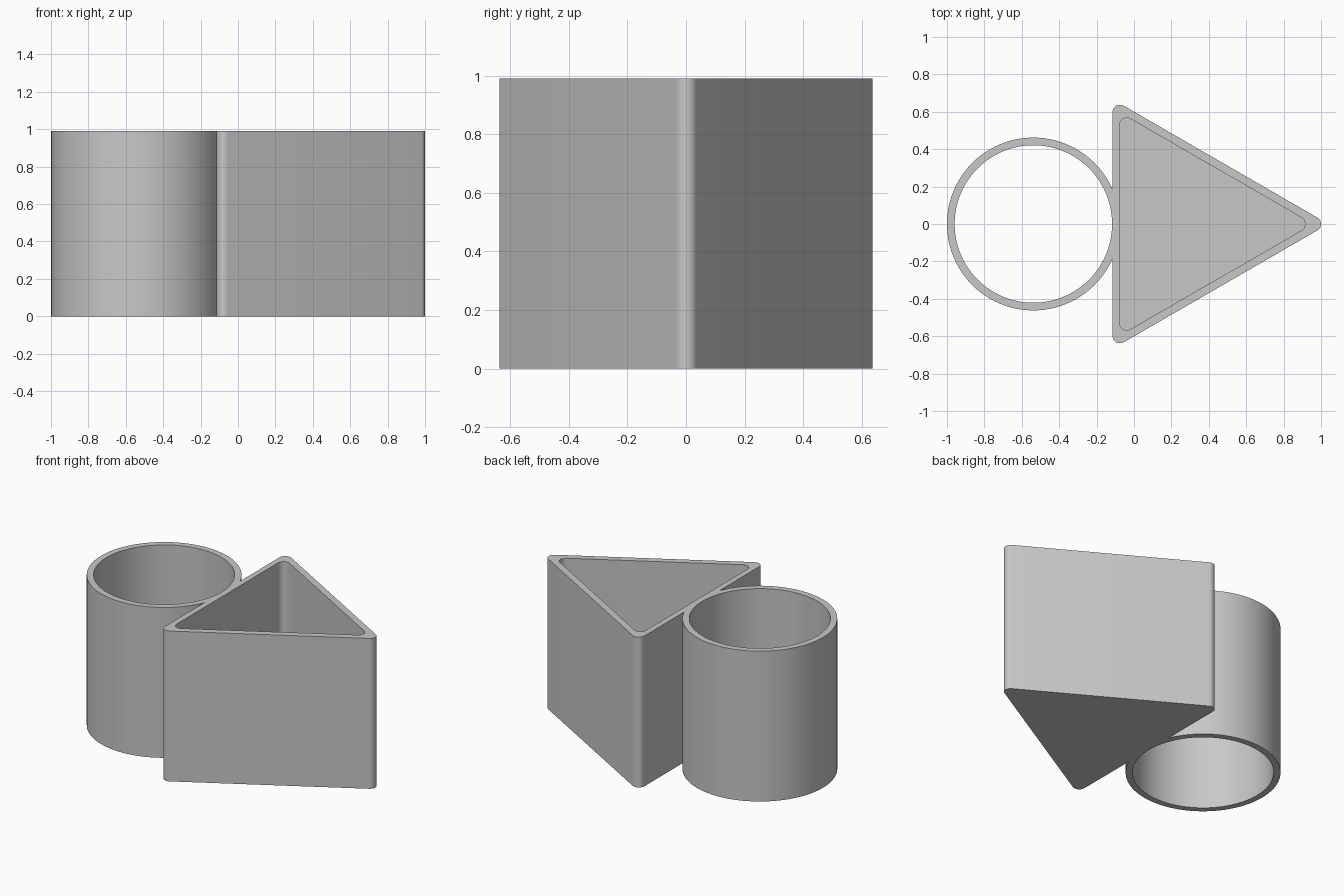
import bpy
import bmesh
from math import cos, sin, pi, radians, sqrt

cube = bpy.data.objects.get("Cube")
if cube:
    bpy.data.objects.remove(cube)

HEIGHT = 0.99
FLOOR = 0.04

grey = bpy.data.materials.new("plain grey")
grey.use_nodes = True
colour = (0.58, 0.58, 0.58, 1)
grey.diffuse_color = colour
grey.node_tree.nodes["Principled BSDF"].inputs["Base Color"].default_value = colour


def circle(cx, radius, count=96):
    return [(cx + radius * cos(2 * pi * i / count), radius * sin(2 * pi * i / count))
            for i in range(count)]


def rounded_triangle(left, tip, radius, steps=10):
    """Equilateral triangle pointing along +x, with rounded corners."""
    x0, x1 = left + radius, tip - radius
    half = (x1 - x0) / sqrt(3)
    corners = [(x1, 0, -60), (x0, half, 60), (x0, -half, 180)]
    points = []
    for cx, cy, start in corners:
        for i in range(steps + 1):
            a = radians(start + 120 * i / steps)
            points.append((cx + radius * cos(a), cy + radius * sin(a)))
    return points


def build_holder(name, outer, inner, floor=None):
    """Hollow upright wall, closed by a floor if a floor height is given."""
    bm = bmesh.new()

    def ring(points, z):
        return [bm.verts.new((x, y, z)) for x, y in points]

    rings = [ring(outer, 0), ring(outer, HEIGHT),
             ring(inner, HEIGHT), ring(inner, floor or 0)]
    pairs = list(zip(rings, rings[1:]))
    if floor is None:
        pairs.append((rings[-1], rings[0]))
    else:
        bm.faces.new(rings[0])
        bm.faces.new(rings[-1])
    for a, b in pairs:
        for i in range(len(a)):
            j = (i + 1) % len(a)
            bm.faces.new((a[i], a[j], b[j], b[i]))
    bmesh.ops.recalc_face_normals(bm, faces=bm.faces)

    mesh = bpy.data.meshes.new(name)
    bm.to_mesh(mesh)
    bm.free()
    mesh.materials.append(grey)
    obj = bpy.data.objects.new(name, mesh)
    bpy.context.collection.objects.link(obj)
    bpy.ops.object.select_all(action='DESELECT')
    obj.select_set(True)
    bpy.context.view_layer.objects.active = obj
    bpy.ops.object.shade_smooth_by_angle(angle=radians(30))
    return obj


# Open round tube on the right side
build_holder("round_tube", circle(-0.538, 0.462), circle(-0.538, 0.421))

# Triangular cup with a floor on the left side
build_holder("triangular_cup",
             rounded_triangle(-0.115, 1.0, 0.04),
             rounded_triangle(-0.078, 0.915, 0.04), FLOOR)
